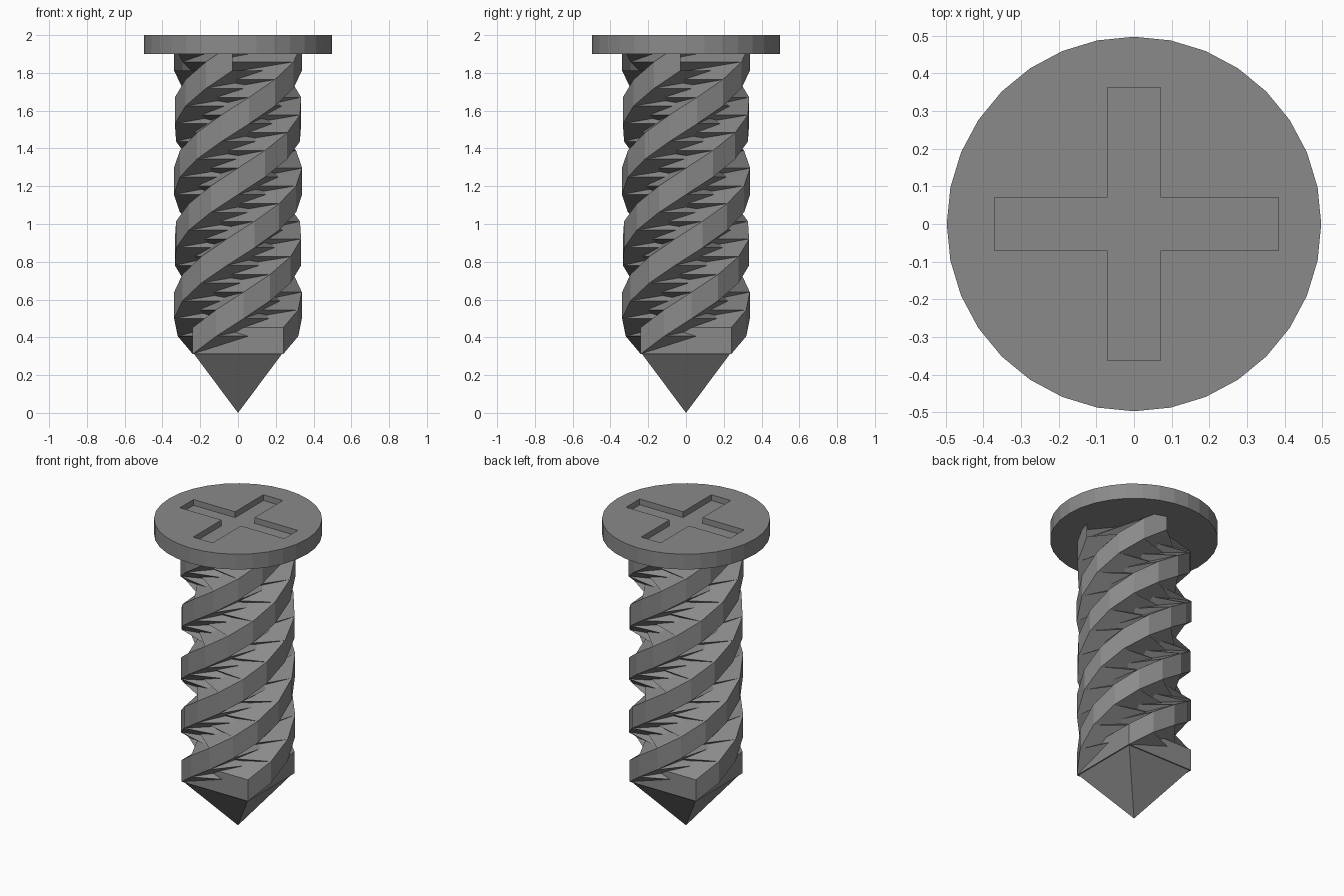
import bpy, bmesh, math

if "Cube" in bpy.data.objects:
    bpy.data.objects.remove(bpy.data.objects["Cube"])

# Dark grey metal
metal = bpy.data.materials.new("dark_metal")
metal.diffuse_color = (0.255, 0.255, 0.255, 1)
metal.use_nodes = True
metal.node_tree.nodes["Principled BSDF"].inputs["Base Color"].default_value = metal.diffuse_color

def add_object(name, bm):
    bmesh.ops.recalc_face_normals(bm, faces=bm.faces)
    mesh = bpy.data.meshes.new(name)
    bm.to_mesh(mesh)
    bm.free()
    mesh.materials.append(metal)
    obj = bpy.data.objects.new(name, mesh)
    bpy.context.collection.objects.link(obj)
    return obj

def prism(outline, z0, z1):
    bm = bmesh.new()
    face = bm.faces.new([bm.verts.new((x, y, z0)) for x, y in outline])
    top = bmesh.ops.extrude_face_region(bm, geom=[face])
    moved = [v for v in top["geom"] if isinstance(v, bmesh.types.BMVert)]
    bmesh.ops.translate(bm, verts=moved, vec=(0, 0, z1 - z0))
    return bm

def square(h):
    return [(-h, -h), (h, -h), (h, h), (-h, h)]

# Shaft: a square block swept along a helix in 16 steps
shaft = add_object("threaded_shaft", prism(square(0.24), 0.312, 0.452))
screw = shaft.modifiers.new("helix", 'SCREW')
screw.axis = 'Z'
screw.angle = math.radians(400)
screw.screw_offset = 1.5
screw.steps = screw.render_steps = 16
screw.use_smooth_shade = False
# Long diagonals sink the faces between the threads
tri = shaft.modifiers.new("facets", 'TRIANGULATE')
tri.quad_method = 'LONGEST_DIAGONAL'

# Starting block closes the bottom of the sweep
add_object("shaft_start", prism(square(0.24), 0.312, 0.452))

# Pointed four-sided tip
bm = prism(square(0.235), 0.0, 0.315)
bmesh.ops.pointmerge(bm, verts=[v for v in bm.verts if v.co.z < 0.1], merge_co=(0, 0, 0))
add_object("tip", bm)

# Round head
circle = [(0.497 * math.cos(i * math.pi / 16), 0.497 * math.sin(i * math.pi / 16)) for i in range(32)]
head = add_object("head", prism(circle, 1.9, 2.0))

# Cross recess cut into the head
w, l, r, t = 0.07, -0.37, 0.383, 0.362
cross = [(-w, -t), (w, -t), (w, -w), (r, -w), (r, w), (w, w),
         (w, t), (-w, t), (-w, w), (l, w), (l, -w), (-w, -w)]
cutter = add_object("recess_cutter", prism(cross, 1.962, 2.1))
cutter.hide_render = True
cut = head.modifiers.new("recess", 'BOOLEAN')
cut.operation = 'DIFFERENCE'
cut.solver = 'EXACT'
cut.object = cutter
